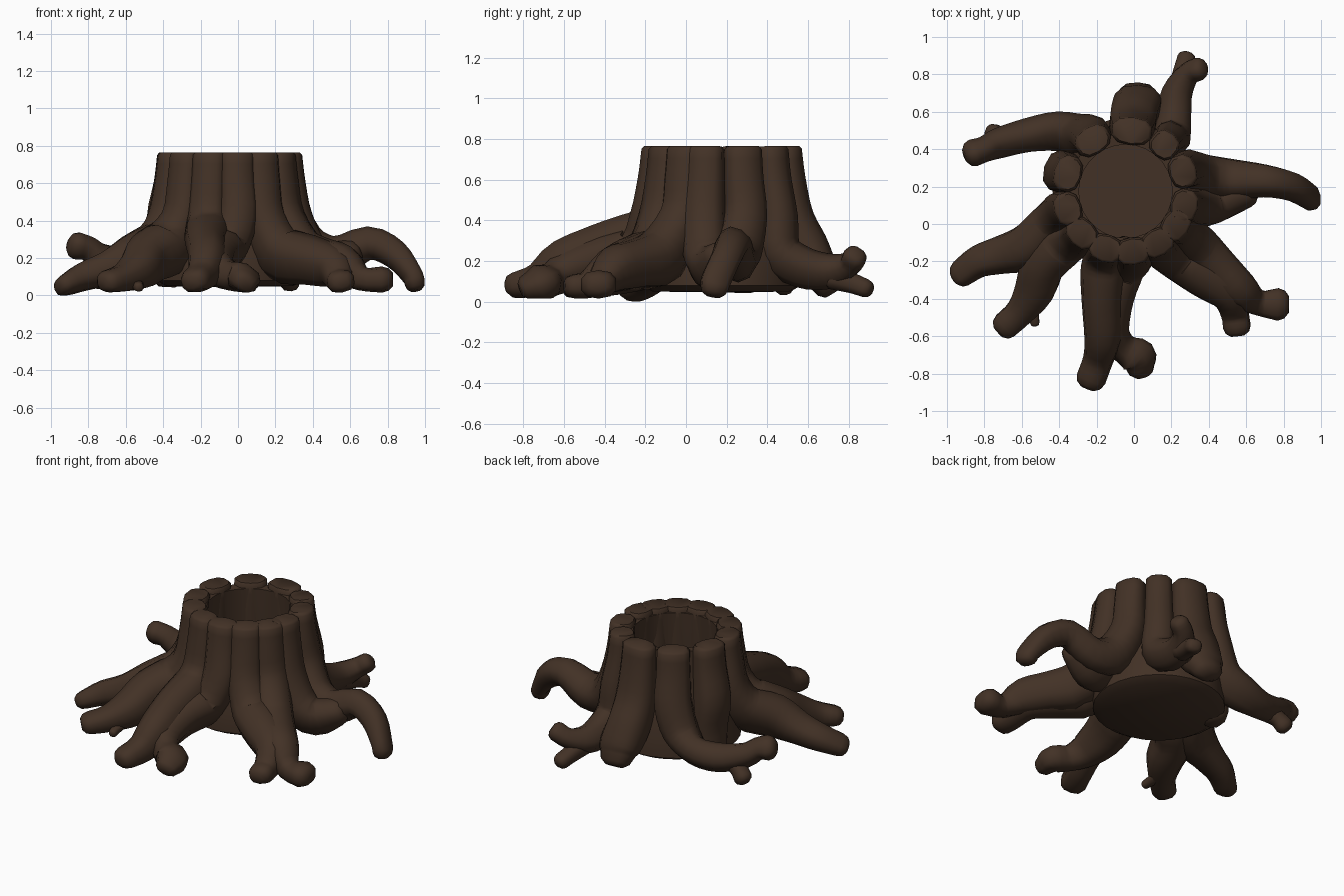
import bpy, bmesh, math
from mathutils import Vector

CX, CY, TOP = -0.045, 0.175, 0.765
bark = bpy.data.materials.new("dark bark brown")
bark.diffuse_color = (0.055, 0.031, 0.019, 1)


def finish(bm, name):
    bmesh.ops.recalc_face_normals(bm, faces=bm.faces)
    me = bpy.data.meshes.new(name)
    bm.to_mesh(me)
    bm.free()
    me.materials.append(bark)
    ob = bpy.data.objects.new(name, me)
    bpy.context.collection.objects.link(ob)
    bpy.context.view_layer.objects.active = ob
    ob.select_set(True)
    bpy.ops.object.shade_smooth_by_angle(angle=math.radians(50))
    ob.select_set(False)
    return ob


def smooth_path(pts, n=3):
    """Catmull-Rom through (x, y, z, half width, half depth)."""
    pts = [Vector(p) for p in pts]
    ext = [pts[0] * 2 - pts[1]] + pts + [pts[-1] * 2 - pts[-2]]
    out = []
    for i in range(1, len(ext) - 2):
        a, b, c, d = ext[i - 1:i + 3]
        for k in range(n):
            t = k / n
            out.append(0.5 * (2 * b + (c - a) * t + (2 * a - 5 * b + 4 * c - d) * t * t
                              + (3 * b - a - 3 * c + d) * t ** 3))
    return out + [pts[-1]]


def sweep(name, pts, side, sides=10, floor=0.015):
    path = smooth_path(pts)
    pos = [Vector(p[:3]) for p in path]
    tan = [(pos[min(i + 1, len(pos) - 1)] - pos[max(i - 1, 0)]).normalized() for i in range(len(pos))]
    rings = [[pos[i], tan[i], path[i][3], path[i][4]] for i in range(len(pos))]
    # rounded ends: smaller rings just beyond each end
    p, t, w, d = rings[0]
    rings.insert(0, [p - t * 0.018, t, w * 0.85, d * 0.85])
    p, t, w, d = rings[-1]
    rings += [[p + t * w * 0.4, t, w * 0.85, d * 0.85], [p + t * w * 0.65, t, w * 0.5, d * 0.5]]
    bm = bmesh.new()
    loops = []
    u, prev = Vector(side), rings[0][1]
    for p, t, w, d in rings:
        u = prev.rotation_difference(t) @ u
        u = (u - t * u.dot(t)).normalized()
        prev = t
        v = t.cross(u)
        loop = []
        for k in range(sides):
            a = 2 * math.pi * (k + 0.5) / sides
            ca, sa = math.cos(a), math.sin(a)
            # slightly squared section
            q = p + u * w * math.copysign(abs(ca) ** 0.8, ca) + v * d * math.copysign(abs(sa) ** 0.8, sa)
            q.z = min(max(q.z, floor), TOP)
            loop.append(bm.verts.new(q))
        loops.append(loop)
    for A, B in zip(loops, loops[1:]):
        for k in range(sides):
            j = (k + 1) % sides
            bm.faces.new((A[k], A[j], B[j], B[k]))
    bm.faces.new(loops[0])
    bm.faces.new(loops[-1])
    return finish(bm, name)


def rib(name, deg, tail, w=0.092, knee=0.42, floor=0.015):
    """Bark rib from the rim down the trunk, then out along the root points."""
    a = math.radians(deg)

    def at(r, z, ww, dd):
        return (CX + r * math.cos(a), CY + r * math.sin(a), z, ww, dd)
    head = [at(0.322, 0.747, w, 0.075), at(0.333, 0.60, w * 1.05, 0.083), at(0.355, knee, w * 1.15, 0.1)]
    sweep(name, head + tail, (-math.sin(a), math.cos(a), 0), floor=floor)


# hollow trunk: lathed cup
prof = [(0.0, 0.09), (0.29, 0.09), (0.27, 0.35), (0.25, 0.73), (0.31, 0.735),
        (0.32, 0.55), (0.35, 0.35), (0.39, 0.2), (0.39, 0.08), (0.34, 0.05), (0.0, 0.045)]
bm = bmesh.new()
N = 28
cols = [[bm.verts.new((CX + r * math.cos(2 * math.pi * k / N), CY + r * math.sin(2 * math.pi * k / N), z))
         for k in range(N)] for r, z in prof]
for A, B in zip(cols, cols[1:]):
    for k in range(N):
        j = (k + 1) % N
        bm.faces.new((A[k], A[j], B[j], B[k]))
bmesh.ops.remove_doubles(bm, verts=bm.verts, dist=1e-5)
finish(bm, "hollow_trunk")

# right root: wide shoulder, arches over the ground
rib("right_root_back", 19, [(0.37, 0.25, 0.25, .12, .12), (0.53, 0.235, 0.21, .11, .10), (0.70, 0.23, 0.28, .085, .085),
                            (0.84, 0.20, 0.22, .075, .075), (0.93, 0.15, 0.11, .075, .055), (0.945, 0.14, 0.07, .07, .055)])
rib("right_root_front", 346, [(0.36, 0.10, 0.23, .11, .13), (0.47, 0.13, 0.17, .10, .12), (0.60, 0.17, 0.22, .08, .08)])

# front right root: one thick root that forks in two
rib("front_right_root_outer", 326, [(0.33, -0.12, 0.23, .12, .14), (0.45, -0.24, 0.19, .11, .12),
                                    (0.56, -0.35, 0.16, .10, .11), (0.66, -0.42, 0.09, .07, .065), (0.77, -0.43, 0.085, .09, .07)])
rib("front_right_root_inner", 302, [(0.22, -0.16, 0.23, .12, .15), (0.38, -0.27, 0.19, .12, .13),
                                    (0.51, -0.37, 0.15, .10, .11), (0.54, -0.48, 0.085, .075, .07), (0.55, -0.55, 0.075, .075, .06)])

# front root: one thick root that forks in two
rib("front_root_left", 251, [(-0.16, -0.25, 0.31, .12, .14), (-0.16, -0.42, 0.24, .11, .15), (-0.16, -0.60, 0.19, .10, .12),
                             (-0.19, -0.72, 0.11, .08, .085), (-0.23, -0.83, 0.08, .08, .065)])
rib("front_root_right", 277, [(-0.06, -0.21, 0.25, .11, .14), (-0.12, -0.38, 0.20, .10, .14), (-0.13, -0.56, 0.16, .10, .11),
                              (-0.06, -0.66, 0.11, .075, .08), (0.02, -0.71, 0.095, .10, .08), (0.035, -0.77, 0.075, .075, .06)])

# front left root: one thick root that forks in two
rib("front_left_root_inner", 224, [(-0.37, -0.09, 0.27, .13, .15), (-0.48, -0.21, 0.20, .12, .14), (-0.53, -0.35, 0.14, .11, .11),
                                   (-0.61, -0.47, 0.095, .08, .075), (-0.69, -0.545, 0.075, .075, .06)])
rib("front_left_root_outer", 197, [(-0.43, 0.01, 0.27, .11, .14), (-0.56, -0.12, 0.20, .12, .13), (-0.71, -0.165, 0.14, .10, .09),
                                   (-0.83, -0.20, 0.10, .085, .075), (-0.925, -0.265, 0.055, .075, .055)], floor=0.0)
sweep("front_left_twig", [(-0.54, -0.36, 0.10, .05, .05), (-0.54, -0.46, 0.06, .035, .03), (-0.53, -0.53, 0.045, .025, .025)], (1, 0, 0))

# left rib: runs straight down
rib("left_rib", 163, [(-0.37, 0.28, 0.25, .11, .09), (-0.375, 0.28, 0.11, .10, .085)], w=0.1)

# back left root: long, tip raised, small twig down
rib("back_left_root", 123, [(-0.29, 0.465, 0.25, .11, .12), (-0.41, 0.495, 0.17, .085, .11), (-0.57, 0.475, 0.16, .085, .085),
                            (-0.73, 0.43, 0.20, .07, .08), (-0.80, 0.40, 0.25, .065, .065), (-0.86, 0.38, 0.265, .075, .065)], w=0.1)
sweep("back_left_twig", [(-0.64, 0.44, 0.16, .06, .06), (-0.71, 0.47, 0.12, .05, .05), (-0.75, 0.485, 0.08, .055, .05)], (0, 0, 1))

# back root: blunt foot plus a forked side root
rib("back_foot", 84, [(0.0, 0.58, 0.27, .13, .12), (0.02, 0.65, 0.15, .13, .10), (0.02, 0.68, 0.10, .11, .075)], w=0.11)
rib("back_root", 50, [(0.20, 0.46, 0.25, .10, .10), (0.21, 0.57, 0.17, .09, .10), (0.23, 0.70, 0.15, .08, .085),
                      (0.29, 0.80, 0.18, .06, .06), (0.35, 0.83, 0.22, .055, .06)], w=0.08)
sweep("back_root_twig", [(0.24, 0.72, 0.12, .06, .06), (0.26, 0.82, 0.09, .05, .05), (0.28, 0.885, 0.065, .05, .045)], (1, 0, 0))
